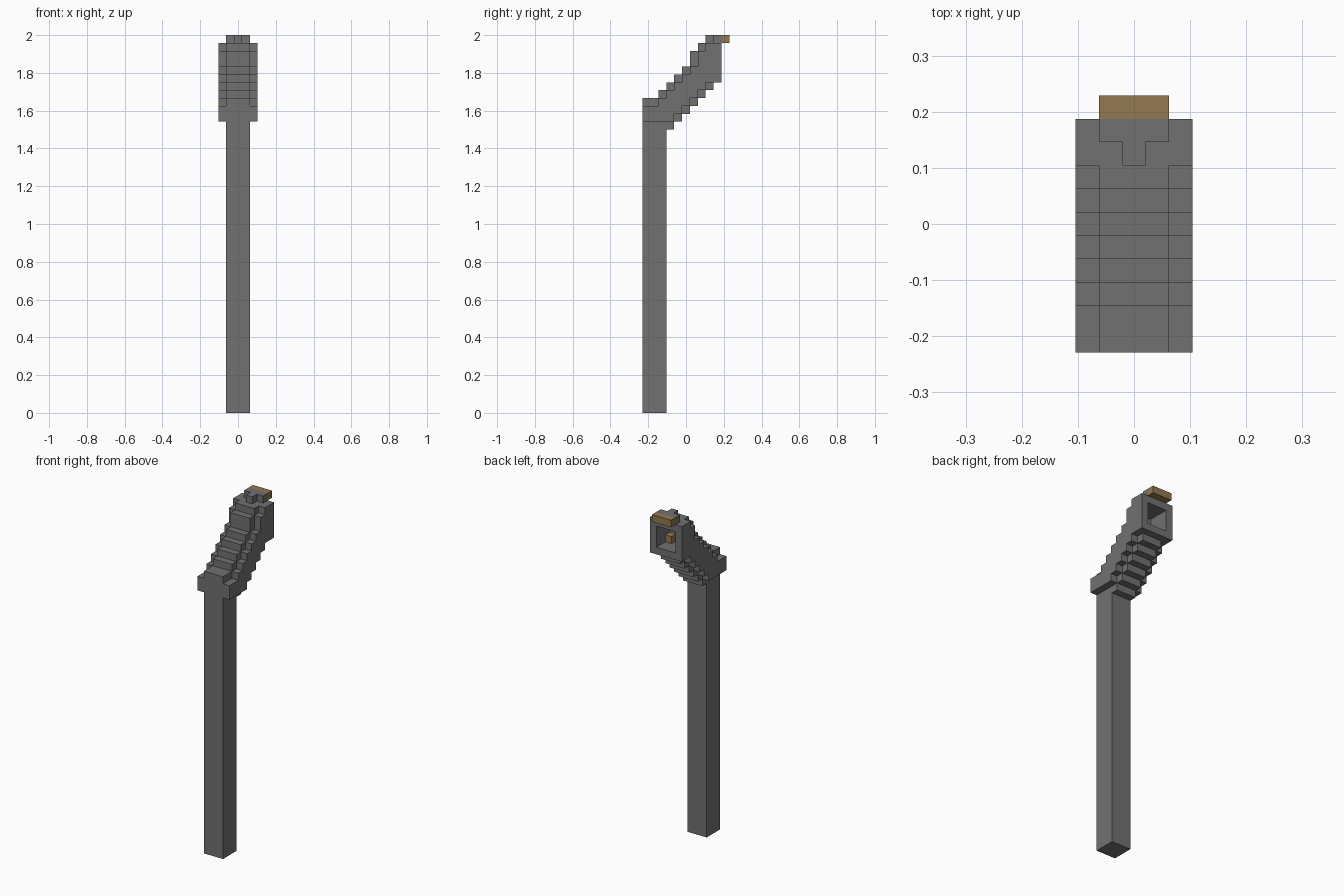
import bpy
import bmesh

UNIT = 2 / 48        # size of one block
Y_SHIFT = -5.5       # centres the block rows on y = 0

if "Cube" in bpy.data.objects:
    bpy.data.objects.remove(bpy.data.objects["Cube"], do_unlink=True)


def make_material(name, rgb):
    mat = bpy.data.materials.new(name)
    mat.use_nodes = True
    color = (*rgb, 1.0)
    mat.diffuse_color = color
    mat.node_tree.nodes["Principled BSDF"].inputs["Base Color"].default_value = color
    return mat


grey = make_material("stone_grey", (0.165, 0.165, 0.165))
wood = make_material("wood_brown", (0.29, 0.19, 0.08))


def extrude_profile(name, profile, x0, x1, mat):
    """Extrude a (row, height) outline along x, all in block units."""
    bm = bmesh.new()
    verts = [bm.verts.new((x0 * UNIT, (y + Y_SHIFT) * UNIT, z * UNIT)) for y, z in profile]
    face = bm.faces.new(verts)
    result = bmesh.ops.extrude_face_region(bm, geom=[face])
    moved = [v for v in result["geom"] if isinstance(v, bmesh.types.BMVert)]
    bmesh.ops.translate(bm, verts=moved, vec=((x1 - x0) * UNIT, 0, 0))
    bmesh.ops.recalc_face_normals(bm, faces=bm.faces)
    mesh = bpy.data.meshes.new(name)
    bm.to_mesh(mesh)
    bm.free()
    mesh.materials.append(mat)
    obj = bpy.data.objects.new(name, mesh)
    bpy.context.collection.objects.link(obj)
    return obj


def block(name, x, y, z, mat):
    outline = [(y[0], z[0]), (y[1], z[0]), (y[1], z[1]), (y[0], z[1])]
    return extrude_profile(name, outline, x[0], x[1], mat)


def staircase(heights):
    """Turn one height per block row into a stepped line."""
    points = []
    for row, h in enumerate(heights):
        if points and points[-1][1] == h:
            points.pop()
        else:
            points.append((row, h))
        points.append((row + 1, h))
    return points


# Straight post
block("post", (-1.5, 1.5), (0, 3), (0, 37), grey)

# Stepped neck core, with a square socket in its back end
core_bottom = staircase([37, 37, 37, 36, 37, 38, 39, 40, 41, 42])
core_top = staircase([40, 40, 41, 42, 43, 44, 46, 47, 47, 47])
socket = [(10, 43), (7, 43), (7, 46), (10, 46)]
extrude_profile("neck_core", core_bottom + socket + core_top[::-1], -1.5, 1.5, grey)

# Side plates, one step slimmer than the core
side_bottom = staircase([37, 37, 37, 37, 38, 39, 40, 41, 42, 42])
side_top = staircase([39, 39, 40, 41, 42, 43, 44, 46, 47, 47])
for name, sign in (("left_side_plate", 1), ("right_side_plate", -1)):
    extrude_profile(name, side_bottom + side_top[::-1], sign * 1.5, sign * 2.5, grey)

# T-shaped cap on the head
block("cap_bar", (-1.5, 1.5), (9, 10), (47, 48), grey)
block("cap_stem", (-0.5, 0.5), (8, 9), (47, 48), grey)

# Wooden lip above the socket and peg inside it
block("wood_lip", (-1.5, 1.5), (10, 11), (47, 48), wood)
block("wood_peg", (0.5, 1.5), (7, 8), (43, 44), wood)
